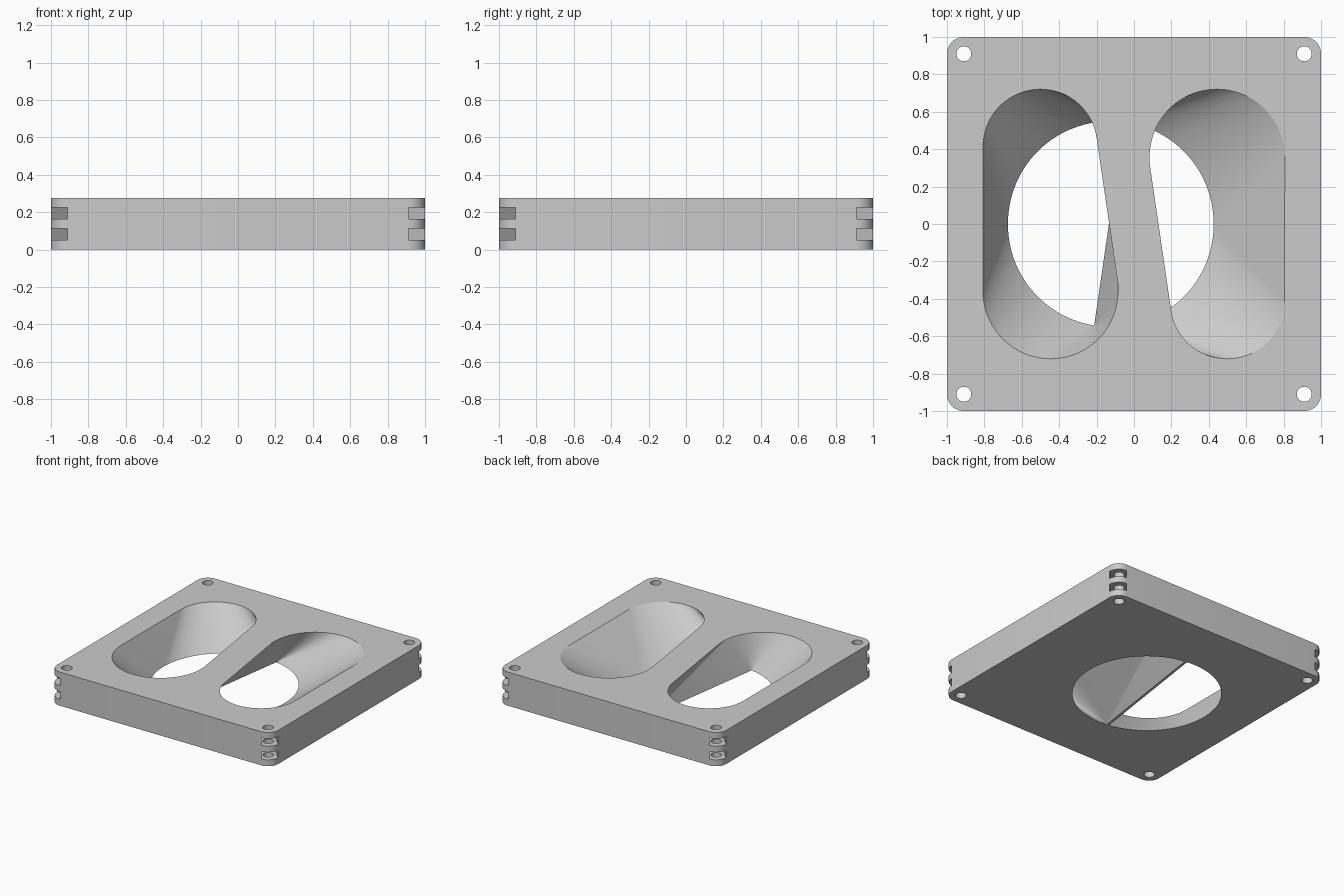
import bpy, bmesh
from math import pi, cos, sin, atan2, radians
from mathutils import Vector

cube = bpy.data.objects.get("Cube")
if cube:
    bpy.data.objects.remove(cube, do_unlink=True)

HEIGHT = 0.275
CORNER = 0.91          # bolt hole and corner rounding centre
OVER = 0.002           # cutter overshoot

grey = bpy.data.materials.new("plain grey")
grey.use_nodes = True
colour = (0.6, 0.6, 0.6, 1)
grey.diffuse_color = colour
grey.node_tree.nodes["Principled BSDF"].inputs["Base Color"].default_value = colour


def arc(cx, cy, r, start, end, steps):
    angles = [start + (end - start) * i / steps for i in range(steps + 1)]
    return [(cx + r * cos(a), cy + r * sin(a)) for a in angles]


def to_object(name, bm):
    bmesh.ops.recalc_face_normals(bm, faces=bm.faces)
    mesh = bpy.data.meshes.new(name)
    bm.to_mesh(mesh)
    bm.free()
    obj = bpy.data.objects.new(name, mesh)
    bpy.context.collection.objects.link(obj)
    mesh.materials.append(grey)
    return obj


def prism(name, outline, z0, z1):
    bm = bmesh.new()
    face = bm.faces.new([bm.verts.new((x, y, z0)) for x, y in outline])
    new = bmesh.ops.extrude_face_region(bm, geom=[face])["geom"]
    verts = [v for v in new if isinstance(v, bmesh.types.BMVert)]
    bmesh.ops.translate(bm, verts=verts, vec=(0, 0, z1 - z0))
    return to_object(name, bm)


def funnel(name, top, bottom):
    """Hull between an opening in the top face and one in the bottom face."""
    bm = bmesh.new()
    for points, z in ((top, HEIGHT + OVER), (bottom, -OVER)):
        for x, y in points:
            bm.verts.new((x, y, z))
    hull = bmesh.ops.convex_hull(bm, input=bm.verts)
    loose = {v for v in hull["geom_interior"] if isinstance(v, bmesh.types.BMVert)}
    bmesh.ops.delete(bm, geom=list(loose), context='VERTS')
    return to_object(name, bm)


# Rounded square plate
outline = []
for k, (sx, sy) in enumerate(((1, 1), (-1, 1), (-1, -1), (1, -1))):
    outline += arc(sx * CORNER, sy * CORNER, 1 - CORNER, k * pi / 2, (k + 1) * pi / 2, 10)
plate = prism("adapter_plate", outline, 0, HEIGHT)

cutters = []

# Two tapered slots on top, each leading to one half of the round bottom bore
lean = atan2(1, 0.145)
gap = 0.018
for name, side, turn in (("left_port", 1, pi), ("right_port", -1, 0)):
    slot = arc(-side * 0.447, -side * 0.36, 0.362, 0, 2 * pi, 96)[:-1]
    slot += arc(-side * 0.503, side * 0.417, 0.305, 0, 2 * pi, 96)[:-1]
    slot = [(-x * 1.0, -y) for x, y in slot]
    half = arc(-0.125, 0, 0.548, lean + turn + gap, lean + turn + pi - gap, 64)
    cutters.append(funnel(name, slot, half))

# Corner bolt holes and the diagonal nut pockets crossing them
for sx in (-1, 1):
    for sy in (-1, 1):
        centre = Vector((sx * CORNER, sy * CORNER))
        ring = arc(centre.x, centre.y, 0.04, 0, 2 * pi, 32)[:-1]
        cutters.append(prism("bolt_hole", ring, -OVER, HEIGHT + OVER))
        out = Vector((sx, sy)).normalized()
        across = Vector((-out.y, out.x)) * 0.063
        box = [centre - out * 0.064 + across, centre - out * 0.064 - across,
               centre + out * 0.15 - across, centre + out * 0.15 + across]
        for z in (0.083, 0.194):
            cutters.append(prism("nut_pocket", box, z - 0.031, z + 0.031))

# Cut everything out of the plate
bpy.context.view_layer.objects.active = plate
for cutter in cutters:
    mod = plate.modifiers.new("cut", 'BOOLEAN')
    mod.operation = 'DIFFERENCE'
    mod.solver = 'EXACT'
    mod.object = cutter
    bpy.ops.object.modifier_apply(modifier=mod.name)
    bpy.data.objects.remove(cutter, do_unlink=True)

bpy.ops.object.select_all(action='DESELECT')
plate.select_set(True)
bpy.ops.object.shade_smooth_by_angle(angle=radians(20))
